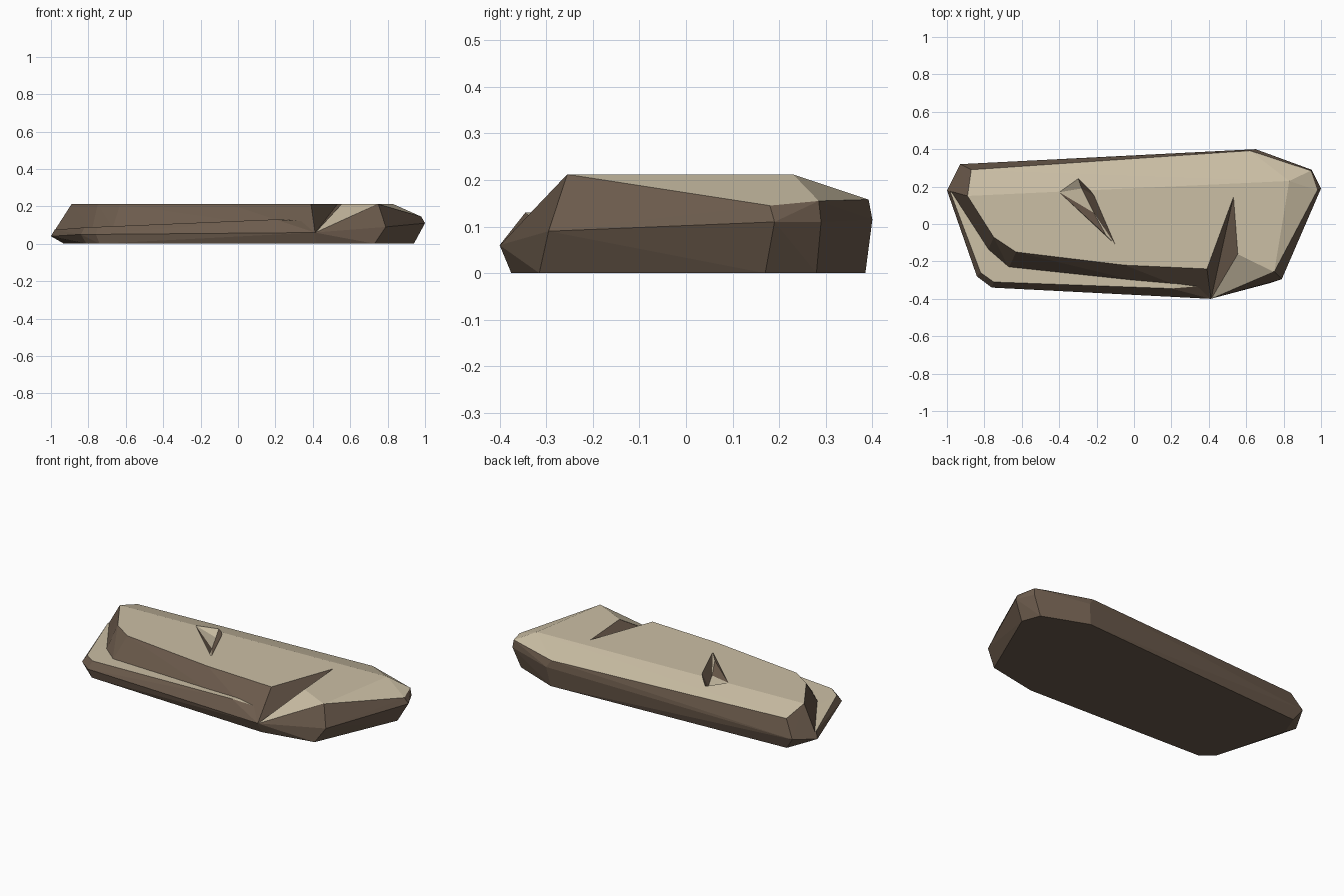
import bpy, bmesh

if "Cube" in bpy.data.objects:
    bpy.data.objects.remove(bpy.data.objects["Cube"])

# Colours
def material(name, rgb):
    m = bpy.data.materials.new(name)
    m.diffuse_color = (*rgb, 1)
    m.use_nodes = True
    m.node_tree.nodes["Principled BSDF"].inputs["Base Color"].default_value = m.diffuse_color
    return m

side_stone = material("brown side stone", (0.150, 0.105, 0.073))
top_stone = material("pale top stone", (0.600, 0.520, 0.375))

# Convex chunk from a handful of corner points
def chunk(name, points, helper=False):
    bm = bmesh.new()
    for p in points:
        bm.verts.new(p)
    res = bmesh.ops.convex_hull(bm, input=bm.verts[:])
    junk = {e for k in ("geom_interior", "geom_unused") for e in res[k]
            if isinstance(e, bmesh.types.BMVert)}
    bmesh.ops.delete(bm, geom=list(junk), context='VERTS')
    bmesh.ops.recalc_face_normals(bm, faces=bm.faces[:])
    me = bpy.data.meshes.new(name)
    bm.to_mesh(me)
    bm.free()
    ob = bpy.data.objects.new(name, me)
    bpy.context.collection.objects.link(ob)
    ob.hide_render = helper
    return ob

def boolean(target, tool, op):
    mod = target.modifiers.new(tool.name, 'BOOLEAN')
    mod.operation, mod.object, mod.solver = op, tool, 'EXACT'
    bpy.context.view_layer.objects.active = target
    bpy.ops.object.modifier_apply(modifier=mod.name)
    bpy.data.objects.remove(tool, do_unlink=True)

# Widest outline of the slab, and the slightly smaller foot
outline = [(-1, .18, .04), (-.93, .32, .07), (.65, .40, .115), (.95, .29, .11),
           (1, .19, .11), (.79, -.295, .09), (.41, -.40, .06)]
front_left = [(-.76, -.34, .05), (-.84, -.28, .05)]
foot = [(-.93, .17), (-.88, .30), (.63, .385), (.90, .28), (.94, .17),
        (.73, -.315), (.42, -.375), (-.74, -.33), (-.81, -.27)]

# Lower slab, with the gently rising front ledge
def ledge(x, y):
    return (x, y, .09 + .042 * (x + .75))

slab = chunk("rock_slab", [(x, y, 0) for x, y in foot] + outline + front_left +
             [(-.98, .165, .075)] + [ledge(x, y) for x, y in
              [(-.82, -.26), (-.75, -.31), (.2, -.345), (.2, 0), (-.8, .1)]])

# Upper slab: flat top, sloped back and right rims
flat_top = [(-.89, .15), (-.75, -.07), (-.63, -.15), (-.05, -.22), (.39, -.24),
            (.75, -.255), (.83, .23)]
upper = chunk("upper_slab", outline + [(x, y, .212) for x, y in flat_top] +
              [(-.87, .29, .17), (.62, .392, .158), (.945, .285, .155), (.98, .18, .145),
               (-.78, -.14, .08), (-.67, -.235, .085), (0, 0, .02)])
boolean(slab, upper, 'UNION')

# Notch in the front: steep left wall, sloping right wall
tip = (.412, -.402, .058)
notch = [(.39, -.24), (.45, -.18), (.532, .145), (.555, -.16)]
cut = chunk("notch_cutter", [tip] + [(x, y, z) for x, y in notch for z in (.212, .3)]
            + [(.41, -.42, .3)], True)
boolean(slab, cut, 'DIFFERENCE')
cut = chunk("slope_cutter", [tip, (.41, -.42, .3), (.555, -.16, .213), (.555, -.16, .3),
                             (.75, -.255, .213), (.75, -.255, .3)], True)
boolean(slab, cut, 'DIFFERENCE')

# Chip in the top: shallow slope ending at a short steep wall
cut = chunk("chip_cutter", [(-.40, .17, .213), (-.30, .25, .196), (-.10, -.11, .213),
                            (-.28, .19, .165), (-.215, .06, .165), (-.15, -.06, .19),
                            (-.25, .205, .215), (-.21, .15, .215), (-.125, -.06, .215),
                            (-.3, .25, .24), (-.2, .1, .24)], True)
boolean(slab, cut, 'DIFFERENCE')

# Pale stone on upward faces, brown on everything steeper
me = slab.data
me.materials.clear()
me.materials.append(side_stone)
me.materials.append(top_stone)
for p in me.polygons:
    p.use_smooth = False
    p.material_index = 1 if p.normal.z > .8 else 0
